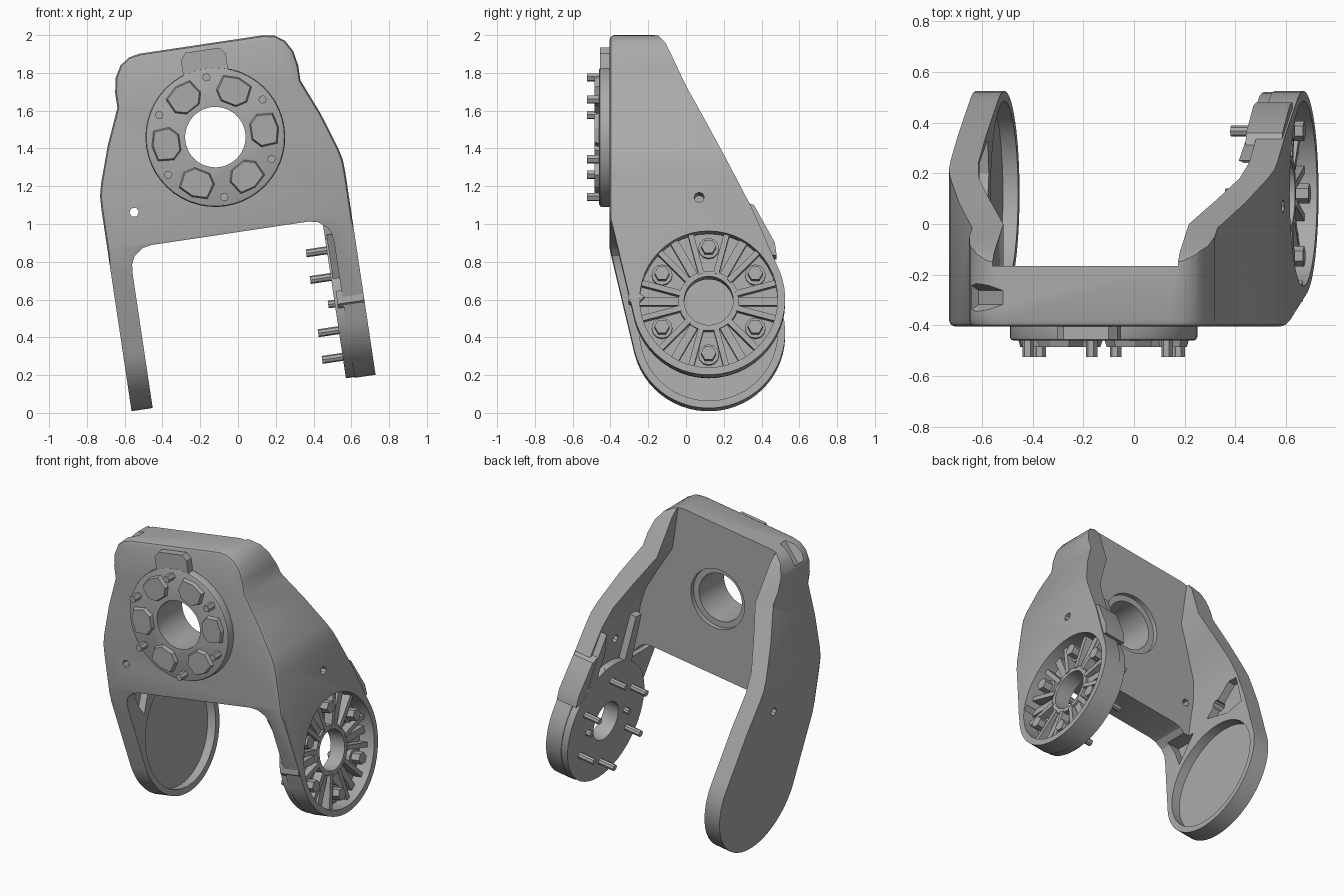
import bpy, bmesh
from math import sin, cos, radians, pi
from mathutils import Matrix, Vector

if "Cube" in bpy.data.objects:
    bpy.data.objects.remove(bpy.data.objects["Cube"])

grey = bpy.data.materials.new("cast grey")
grey.use_nodes = True
grey.diffuse_color = (0.4, 0.4, 0.4, 1)
grey.node_tree.nodes["Principled BSDF"].inputs["Base Color"].default_value = (0.4, 0.4, 0.4, 1)

TILT = Matrix.Translation((-0.12, 0, 1.46)) @ Matrix.Rotation(radians(-8.5), 4, 'Y')
FRONT, BACK = -0.405, -0.165
RING = (0.12, -0.965)          # centre of both arm rings, in (y, height)
parts = []


def prism(name, pts, axis, lo, hi, bevel=0, taper=1):
    """Extrude a profile along 'y' (points are x, z) or 'x' (points are y, z)."""
    place = (lambda a, b, t: (a, t, b)) if axis == 'y' else (lambda a, b, t: (t, a, b))
    ca = sum(p[0] for p in pts) / len(pts)
    cb = sum(p[1] for p in pts) / len(pts)
    bm = bmesh.new()
    first = [bm.verts.new(place(ca + (a - ca) * taper, cb + (b - cb) * taper, lo)) for a, b in pts]
    last = [bm.verts.new(place(a, b, hi)) for a, b in pts]
    cap = bm.faces.new(first)
    bm.faces.new(last)
    for i in range(len(pts)):
        j = (i + 1) % len(pts)
        bm.faces.new((first[i], first[j], last[j], last[i]))
    bmesh.ops.recalc_face_normals(bm, faces=bm.faces)
    if bevel:
        bmesh.ops.bevel(bm, geom=list(cap.edges), offset=bevel, segments=2,
                        profile=0.5, affect='EDGES')
    mesh = bpy.data.meshes.new(name)
    bm.to_mesh(mesh)
    bm.free()
    mesh.materials.append(grey)
    ob = bpy.data.objects.new(name, mesh)
    bpy.context.collection.objects.link(ob)
    parts.append(ob)
    return ob


def circle(r, centre=(0, 0), n=48):
    return [(centre[0] + r * cos(2 * pi * i / n), centre[1] + r * sin(2 * pi * i / n)) for i in range(n)]


def polar(r, deg, centre=(0, 0)):
    return (centre[0] + r * cos(radians(deg)), centre[1] + r * sin(radians(deg)))


def mirrored(half):
    return half + [(-a, b) for a, b in reversed(half)]


def boolean(ob, other, mode='DIFFERENCE'):
    mod = ob.modifiers.new("cut", 'BOOLEAN')
    mod.object, mod.operation, mod.solver = other, mode, 'EXACT'
    bpy.context.view_layer.objects.active = ob
    bpy.ops.object.modifier_apply(modifier=mod.name)
    parts.remove(other)
    bpy.data.objects.remove(other)


def bar(r0, r1, deg, width, centre):
    d = Vector(polar(1, deg))
    s = Vector((-d.y, d.x)) * width / 2
    c = Vector(centre)
    return [tuple(p) for p in (c + d * r0 - s, c + d * r1 - s, c + d * r1 + s, c + d * r0 + s)]


# Yoke frame: front outline trimmed by the side profile
frame = prism("yoke_frame", mirrored([
    (.33, .496), (.39, .485), (.44, .45), (.475, .39), (.49, .31), (.49, .23), (.57, .04),
    (.635, -.155), (.65, -.22), (.653, -.29), (.653, -1.45)]), 'y', FRONT, .6, bevel=.025)
side = [(-.5, .7), (-.15, .7), (-.15, .49), (-.11, .44), (0, .2), (.35, -.48)]
side += [polar(.405, 27 - 192 * i / 32, RING) for i in range(33)] + [(FRONT, -.5), (-.5, -.4)]
boolean(frame, prism("side_trim", side, 'x', -1, 1), 'INTERSECT')

# Space behind the plate and between the arms
boolean(frame, prism("rear_space", mirrored([
    (.37, .7), (.37, .2), (.45, .02), (.52, -.15), (.54, -.27), (.54, -1.5)]), 'y', BACK, .7))
boolean(frame, prism("arm_gap", mirrored([
    (.42, -.515), (.47, -.525), (.515, -.56), (.535, -.6), (.54, -.65), (.54, -1.5)]), 'y', -.6, .7))

# Bores, small holes and recesses
boolean(frame, prism("bore", circle(.16), 'y', -.6, 0))
boolean(frame, prism("counterbore", circle(.2), 'y', BACK - .03, 0))
boolean(frame, prism("plate_hole", circle(.026, (-.484, -.33), 6), 'y', -.6, 0))
boolean(frame, prism("side_hole", circle(.027, (.07, -.42), 8), 'x', -1, 1))
boolean(frame, prism("right_ring_bore", circle(.365, RING), 'x', -.6, -.3))
boolean(frame, prism("left_ring_bore", circle(.365, RING), 'x', .45, 1))
for pocket in ([(-.32, -.55), (-.12, -.55), (-.22, -.74)],
               [(.0, -.5), (.17, -.3), (.24, -.3), (.33, -.52), (.2, -.55)]):
    boolean(frame, prism("arm_pocket", pocket, 'x', -.59, -.3))
notch = prism("corner_notch", circle(.055, (-.29, 0), 6), 'x', -.05, .2)
notch.data.transform(Matrix.Translation((-.44, 0, .45)) @ Matrix.Rotation(radians(135), 4, 'Y')
                     @ Matrix.Scale(-1, 4, (1, 0, 0)))
notch.data.transform(Matrix.Identity(4))
bmn = bmesh.new()
bmn.from_mesh(notch.data)
bmesh.ops.recalc_face_normals(bmn, faces=bmn.faces)
bmn.to_mesh(notch.data)
bmn.free()
boolean(frame, notch)

# Front hub: disc, top tab, raised pads and pins
hub = prism("front_hub", circle(.37), 'y', -.46, FRONT + .01, bevel=.015)
boolean(hub, prism("hub_bore", circle(.16), 'y', -.6, 0))
prism("hub_tab", [(-.12, .3), (-.12, .43), (-.09, .465), (.09, .465), (.12, .43), (.12, .3)],
      'y', -.455, FRONT + .01)
for k in range(6):
    a = 60 * k
    pad = [polar(r, a + d) for r, d in
           ((.19, -14), (.25, -22), (.335, -15), (.345, 0), (.335, 15), (.25, 22), (.19, 14))]
    prism("hub_pad", pad, 'y', -.485, -.44, taper=.85)
    prism("hub_pin", circle(.023, polar(.32, a + 30), 6), 'y', -.525, -.44)

# Left arm: back disc of the ring housing with its centre hole
disc = prism("left_ring_disc", circle(.4, RING), 'x', .495, .545)
boolean(disc, prism("disc_bore", circle(.13, RING), 'x', .3, .8))

# Spokes, inner collar and screws inside the housing
collar = prism("spoke_collar", circle(.16, RING), 'x', .53, .6)
boolean(collar, prism("collar_bore", circle(.13, RING), 'x', .3, .8))
for k in range(12):
    prism("spoke", bar(.15, .37, 15 + 30 * k, .03, RING), 'x', .53, .605)
for k in range(6):
    prism("wide_spoke", bar(.15, .37, 60 * k, .045, RING), 'x', .53, .585)
    spot = polar(.285, 30 + 60 * k, RING)
    prism("screw_boss", circle(.055, spot, 12), 'x', .53, .575)
    prism("screw_head", circle(.04, spot, 6), 'x', .56, .635)
    prism("screw_shaft", circle(.021, spot, 8), 'x', .385, .5)
for a in (0, 180):
    prism("locating_pin", circle(.02, polar(.2, a, RING), 8), 'x', .46, .5)

# Tabs and ribs joining the left wall to its ring
prism("rear_tab", [(.31, -.44), (.36, -.46), (.47, -.66), (.48, -.73), (.4, -.72)], 'x', .5, .645)
prism("front_tab", [(-.3, -.9), (-.305, -.97), (-.27, -1.0), (-.22, -.95)], 'x', .51, .65)
prism("rear_rib", [(.25, -.3), (.32, -.46), (.38, -.64), (.3, -.62), (.24, -.45)], 'x', .495, .56)
prism("front_rib", [(-.12, -.3), (-.06, -.3), (.0, -.6), (-.08, -.62)], 'x', .495, .56)
prism("ring_neck", [(-.36, -.6), (-.1, -.6), (.2, -.57), (.4, -.66), (.3, -.75), (-.25, -.85)],
      'x', .505, .545)

# Tilt the assembly and shade it
for ob in parts:
    ob.data.transform(TILT)
    bpy.ops.object.select_all(action='DESELECT')
    ob.select_set(True)
    bpy.context.view_layer.objects.active = ob
    bpy.ops.object.shade_smooth_by_angle(angle=radians(25))
